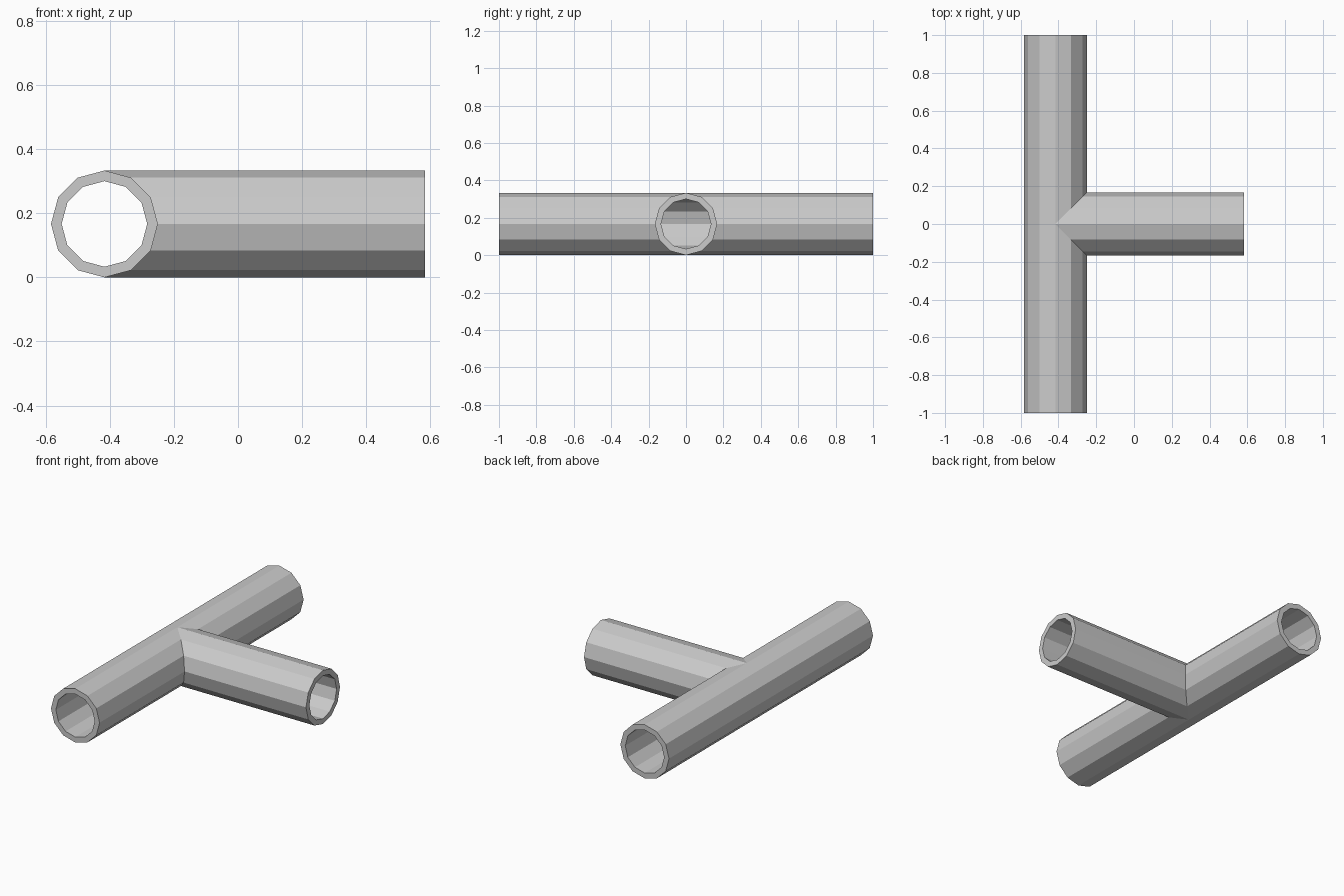
import bpy, bmesh
from math import cos, sin, pi

if "Cube" in bpy.data.objects:
    bpy.data.objects.remove(bpy.data.objects["Cube"])

SIDES = 12
R_OUT, R_IN = 1 / 6, 0.1335
CX, CZ = -5 / 12, 1 / 6        # axis of the long pipe, shared height
Y_END, X_END = 1.0, 7 / 12     # open ends of long pipe and branch

bm = bmesh.new()


def quad(*pts):
    bm.faces.new([bm.verts.new(p) for p in pts])


def run(i, r):
    """Points of the long pipe (y < 0 half): open end, mitred joint."""
    a = 2 * pi * i / SIDES
    dx, z = r * cos(a), CZ + r * sin(a)
    return (CX + dx, -Y_END, z), (CX + dx, -max(dx, 0), z)


def branch(i, r):
    """Points of the branch (y < 0 half): open end, mitred joint."""
    a = 2 * pi * i / SIDES
    d, z = r * cos(a), CZ + r * sin(a)
    return (X_END, -d, z), (CX + d, -d, z)


def pipe(line, indices):
    """Outer wall, bore and rim between neighbouring profile points."""
    for i in indices:
        o1, o2 = line(i, R_OUT), line(i + 1, R_OUT)
        n1, n2 = line(i, R_IN), line(i + 1, R_IN)
        quad(o1[0], o2[0], o2[1], o1[1])
        quad(n1[0], n1[1], n2[1], n2[0])
        quad(o1[0], n1[0], n2[0], o2[0])


pipe(run, range(SIDES))                           # half of the long pipe
pipe(branch, range(-SIDES // 4, SIDES // 4))      # half of the side branch

# Mirror to the other half and weld into one closed shell
dup = bmesh.ops.duplicate(bm, geom=bm.verts[:] + bm.edges[:] + bm.faces[:])
for v in dup["geom"]:
    if isinstance(v, bmesh.types.BMVert):
        v.co.y = -v.co.y
bmesh.ops.remove_doubles(bm, verts=bm.verts[:], dist=1e-4)
bmesh.ops.recalc_face_normals(bm, faces=bm.faces[:])

mesh = bpy.data.meshes.new("tee_pipe")
bm.to_mesh(mesh)
bm.free()
bpy.context.collection.objects.link(bpy.data.objects.new("tee_pipe", mesh))
